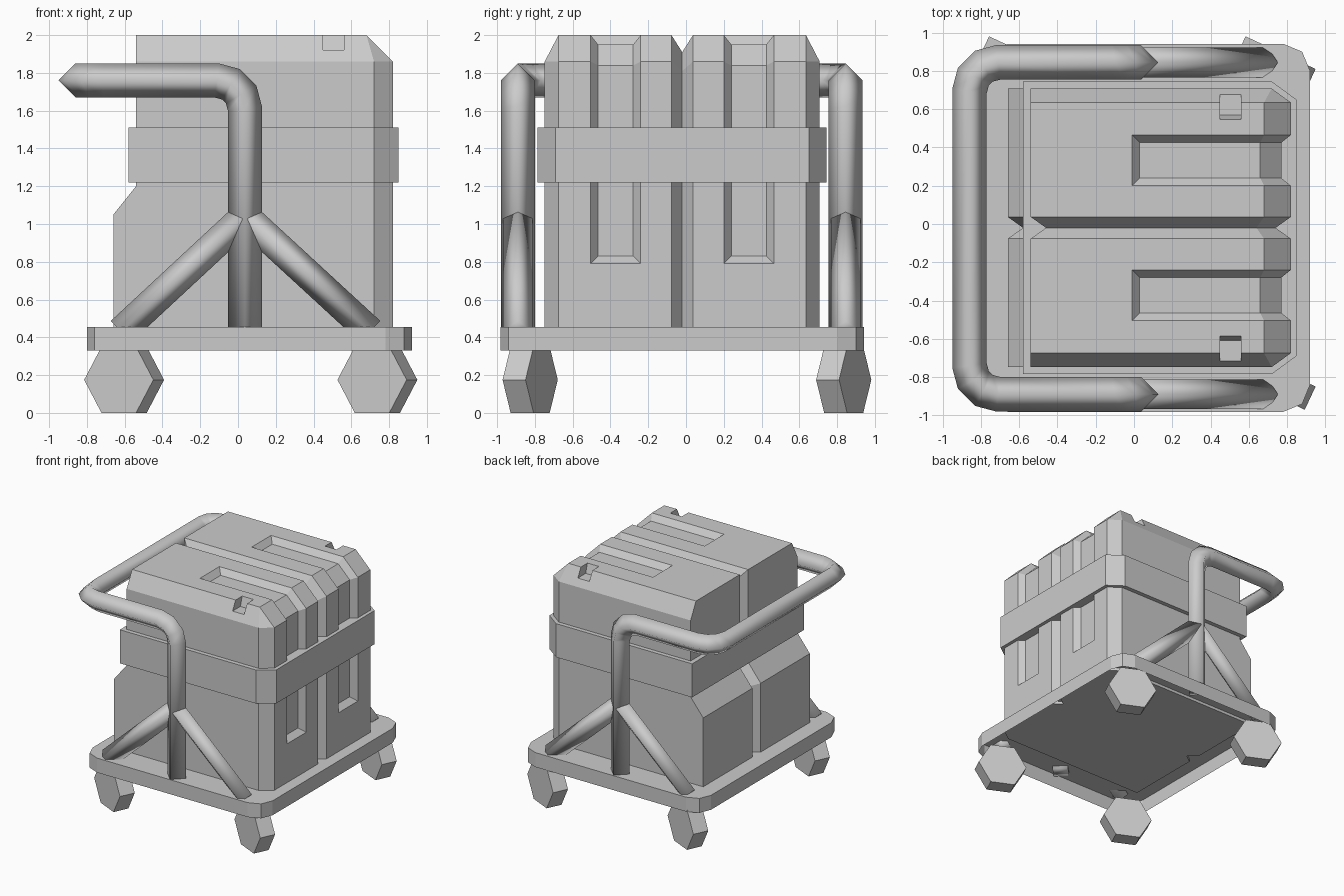
import bpy, bmesh, math
from mathutils import Matrix, Vector

if "Cube" in bpy.data.objects:
    bpy.data.objects.remove(bpy.data.objects["Cube"])

YC = -0.02  # symmetry plane of the cart


def finish(name, bm, smooth=False):
    bmesh.ops.remove_doubles(bm, verts=bm.verts, dist=1e-5)
    bmesh.ops.recalc_face_normals(bm, faces=bm.faces)
    me = bpy.data.meshes.new(name)
    bm.to_mesh(me)
    bm.free()
    for p in me.polygons:
        p.use_smooth = smooth
    ob = bpy.data.objects.new(name, me)
    bpy.context.collection.objects.link(ob)
    return ob


def loft(name, rings, caps=(True, True), smooth=False):
    """Skin a list of closed rings with equal point counts."""
    bm = bmesh.new()
    vs = [[bm.verts.new(p) for p in r] for r in rings]
    n = len(rings[0])
    for a, b in zip(vs, vs[1:]):
        for i in range(n):
            j = (i + 1) % n
            bm.faces.new((a[i], a[j], b[j], b[i]))
    for ring, cap in ((vs[0], caps[0]), (vs[-1], caps[1])):
        if cap:
            bm.faces.new(ring)
    return finish(name, bm, smooth)


def prism(name, outline, z0, z1, mat=Matrix(), caps=(True, True)):
    return loft(name, [[mat @ Vector((x, y, z)) for x, y in outline] for z in (z0, z1)], caps)


def rounded(pts, r, seg):
    """Replace the inner corners of an open path by arcs."""
    pts = [Vector(p) for p in pts]
    out = [pts[0]]
    for a, b, c in zip(pts, pts[1:], pts[2:]):
        u, v = (a - b).normalized() * r, (c - b).normalized() * r
        for i in range(seg + 1):
            t = math.pi / 2 * i / seg
            out.append(b + u * (1 - math.sin(t)) + v * (1 - math.cos(t)))
    return out + [pts[-1]]


def tube(name, pts, r):
    """Four-sided smooth tube with mitred joints."""
    pts = [Vector(p) for p in pts]
    dirs = [(b - a).normalized() for a, b in zip(pts, pts[1:])]
    side = Vector((0, 1, 0))
    other = dirs[0].cross(side)
    offs = [side * r, other * r, -side * r, -other * r]
    rings = [[pts[0] + o for o in offs]]
    for i in range(1, len(pts)):
        d0, d1 = dirs[i - 1], dirs[min(i, len(dirs) - 1)]
        n = d0 + d1
        rings.append([pts[i] + o - d0 * (o.dot(n) / d0.dot(n)) for o in offs])
        q = d0.rotation_difference(d1)
        offs = [q @ o for o in offs]
    return loft(name, rings, smooth=True)


# Case body: side profiles (x, z) lofted across y
full = [(-.66, .43), (-.66, 1.05), (-.54, 1.2), (-.54, 2), (-.01, 2), (-.01, 2),
        (.68, 2), (.82, 1.86), (.82, .79), (.82, .79), (.82, .43)]
recess = list(full)
recess[5:9] = [(.03, 1.95), (.66, 1.95), (.77, 1.84), (.77, .83)]
end = [(min(x, .72), min(z, 1.86)) for x, z in full]
end[6] = (.72, 1.86)
groove = [(-.58, .43), (-.58, 1.02), (-.46, 1.16), (-.46, 1.91), (-.01, 1.91), (-.01, 1.91),
          (.64, 1.91), (.74, 1.81), (.74, .79), (.74, .79), (.74, .43)]
half = [(.057, full), (.22, full), (.26, recess), (.445, recess), (.485, full), (.655, full), (.728, end)]
stations = [(-y, p) for y, p in reversed(half)] + [(0, groove)] + half
body = loft("case_body", [[(x, YC + y, z) for x, z in p] for y, p in stations])

# Small latch notches on the upper side edges
to_x = Matrix(((0, 0, 1, 0), (1, 0, 0, 0), (0, 1, 0, 0), (0, 0, 0, 1)))
for s in (-1, 1):
    shape = [(YC + s * y, z) for y, z in ((.535, 2.1), (.59, 1.92), (.85, 1.92), (.85, 2.1))]
    cutter = prism("notch_cutter", shape, .45, .56, to_x)
    cutter.hide_render = True
    mod = body.modifiers.new("notch", 'BOOLEAN')
    mod.operation, mod.object, mod.solver = 'DIFFERENCE', cutter, 'EXACT'
    bpy.context.view_layer.objects.active = body
    bpy.ops.object.modifier_apply(modifier=mod.name)
    bpy.data.objects.remove(cutter)

# Band around the case
prism("case_band", [(-.58, YC - .765), (.72, YC - .765), (.85, YC - .67),
                    (.85, YC + .67), (.72, YC + .765), (-.58, YC + .765)], 1.22, 1.51)

# Cart tray: rounded plate with a skirt, open underneath
cx, hx, hy, r = .06, .86, .962, .14
outline = []
for k, (sx, sy) in enumerate(((1, 1), (-1, 1), (-1, -1), (1, -1))):
    for i in range(3):
        a = math.pi / 2 * (k + i / 2)
        outline.append((cx + sx * (hx - r) + r * math.cos(a), YC + sy * (hy - r) + r * math.sin(a)))
prism("cart_tray", outline, .33, .455, caps=(False, True))

# Push handle: two posts joined by one bent bar
y0, y1 = YC - .87, YC + .865
tube("push_handle", rounded([(.037, y0, .43), (.037, y0, 1.76), (-.86, y0, 1.76),
                             (-.86, y1, 1.76), (.037, y1, 1.76), (.037, y1, .43)], .15, 3), .09)

# Diagonal braces on both sides
for y, side in ((y0, "front"), (y1, "back")):
    for x, end_name in ((-.62, "left"), (.70, "right")):
        tube(f"{side}_{end_name}_brace", [(.037, y, 1.04), (x, y, .43)], .078)

# Hexagonal wheels, all turned the same way
hexagon = [(.202 * math.cos(k * math.pi / 3), .202 * math.sin(k * math.pi / 3)) for k in range(6)]
turn = Matrix.Rotation(math.radians(-25), 4, 'Z') @ Matrix.Rotation(math.radians(90), 4, 'X')
for y, side in ((-.825, "front"), (.835, "back")):
    for x, end_name in ((-.603, "left"), (.738, "right")):
        prism(f"{side}_{end_name}_wheel", hexagon, -.067, .067, Matrix.Translation((x, y, .175)) @ turn)
